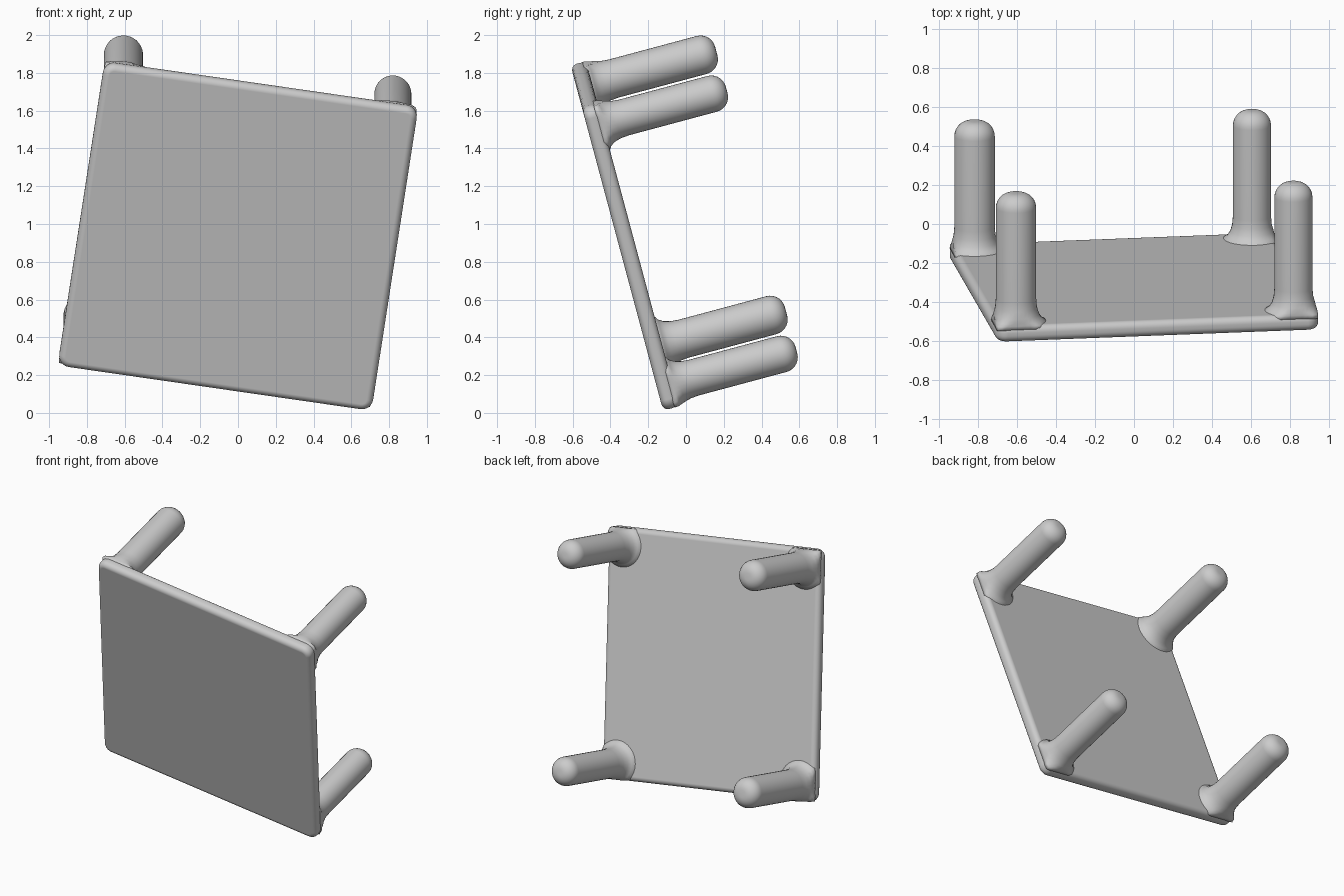
import bpy, bmesh, math
from mathutils import Matrix, Vector

if "Cube" in bpy.data.objects:
    bpy.data.objects.remove(bpy.data.objects["Cube"])

HALF, THICK = 0.84, 0.085     # square top, half width and thickness
INSET, LENGTH = 0.721, 0.722  # leg position from centre, tip distance

# Local frame: x/y lie in the table top, z points along the legs
tilt, roll = math.radians(15), math.radians(8.5)
normal = Vector((0, math.cos(tilt), math.sin(tilt)))
up = Vector((0, -math.sin(tilt), math.cos(tilt)))
right = Vector((1, 0, 0))
u = right * math.cos(roll) - up * math.sin(roll)
v = right * math.sin(roll) + up * math.cos(roll)
frame = Matrix((-u, v, normal)).transposed().to_4x4()
frame.translation = Vector((0, -0.325, 0.937))


def finish(name, bm):
    bmesh.ops.recalc_face_normals(bm, faces=bm.faces[:])
    me = bpy.data.meshes.new(name)
    bm.to_mesh(me)
    bm.free()
    me.transform(frame)
    ob = bpy.data.objects.new(name, me)
    bpy.context.collection.objects.link(ob)
    for p in me.polygons:
        p.use_smooth = True
    return ob


# Table top: thin square slab with rounded corners and soft rim
bm = bmesh.new()
bmesh.ops.create_cube(bm, size=1)
bmesh.ops.scale(bm, vec=(2 * HALF, 2 * HALF, THICK), verts=bm.verts[:])
corners = [e for e in bm.edges if abs(e.verts[0].co.z - e.verts[1].co.z) > 0.01]
bmesh.ops.bevel(bm, geom=corners, offset=0.06, segments=6, profile=0.5, affect='EDGES')
rim = [e for e in bm.edges if abs(e.verts[0].co.z - e.verts[1].co.z) < 0.001]
bmesh.ops.bevel(bm, geom=rim, offset=0.035, segments=5, profile=0.5, affect='EDGES')
top = finish("table_top", bm)
mod = top.modifiers.new("normals", 'WEIGHTED_NORMAL')
mod.keep_sharp = True


# Leg: lathed rod with flared foot and rounded tip
def leg(name, x, y, r):
    prof = [(r + 0.055, 0.02), (r + 0.05, 0.042), (r + 0.03, 0.055),
            (r + 0.014, 0.08), (r + 0.004, 0.115), (r, 0.16)]
    c = 0.08
    for i in range(8):
        a = math.radians(90 * i / 7)
        prof.append((r - c + c * math.cos(a), LENGTH - c + c * math.sin(a)))
    bm = bmesh.new()
    n = 32
    rings = []
    for rad, z in prof:
        ring = []
        for k in range(n):
            a = 2 * math.pi * k / n
            # keep the flare inside the slab's outline
            lim = HALF - 0.004
            px = max(-lim, min(lim, x + rad * math.cos(a)))
            py = max(-lim, min(lim, y + rad * math.sin(a)))
            ring.append(bm.verts.new((px, py, z)))
        rings.append(ring)
    for a, b in zip(rings, rings[1:]):
        for k in range(n):
            j = (k + 1) % n
            bm.faces.new((a[k], a[j], b[j], b[k]))
    bm.faces.new(rings[0])
    bm.faces.new(rings[-1])
    finish(name, bm)


# Four legs; local -x is the viewer's right in the front view
for side, sx, r in (("left", 1, 0.104), ("right", -1, 0.098)):
    for level, sy in (("upper", 1), ("lower", -1)):
        leg(f"{level}_{side}_leg", sx * INSET, sy * INSET, r)
